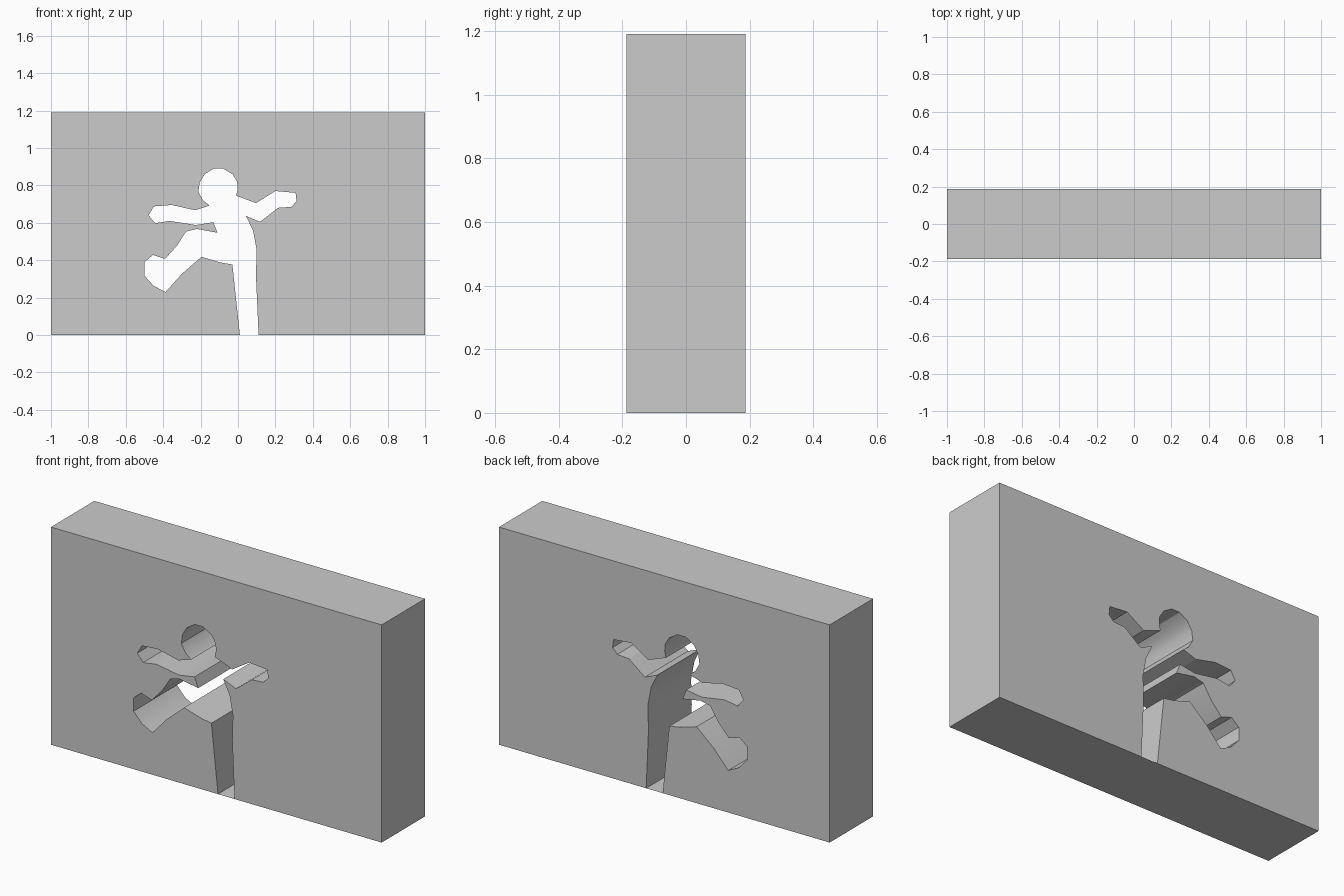
import bpy
import bmesh

if "Cube" in bpy.data.objects:
    bpy.data.objects.remove(bpy.data.objects["Cube"])

HALF_DEPTH = 0.187
TOP = 1.19

# Outline of the running-figure cutout, from the right foot round to the left side of that foot
right_leg = [(.11, 0), (.096, .32), (.10, .455), (.08, .56), (.042, .637)]
right_arm = [(.118, .605), (.214, .68), (.285, .685), (.313, .715), (.308, .76),
             (.2, .77), (.096, .705), (-.01, .745)]
head = [(-.002, .78), (-.005, .82), (-.03, .86), (-.08, .89), (-.13, .89),
        (-.178, .86), (-.205, .815), (-.212, .765), (-.187, .72), (-.152, .692)]
left_arm = [(-.23, .667), (-.353, .695), (-.45, .688), (-.478, .64), (-.443, .598),
            (-.364, .61), (-.225, .588), (-.132, .603), (-.11, .547)]
left_leg = [(-.22, .567), (-.278, .553), (-.326, .478), (-.39, .407), (-.455, .428),
            (-.5, .39), (-.5, .317), (-.45, .262), (-.387, .23), (-.3, .327),
            (-.195, .418), (-.09, .387), (-.03, .377), (.01, 0)]
cutout = right_leg + right_arm + head + left_arm + left_leg

# Wall outline: the cutout opens through the bottom edge
outline = [(-1, 0), (-1, TOP), (1, TOP), (1, 0)] + cutout
count = len(outline)

bm = bmesh.new()
front = [bm.verts.new((x, -HALF_DEPTH, z)) for x, z in outline]
back = [bm.verts.new((x, HALF_DEPTH, z)) for x, z in outline]

# Front and back faces
bm.faces.new(front)
bm.faces.new(back)

# Outer sides, thin floor pieces and the walls inside the cutout
for i in range(count):
    j = (i + 1) % count
    bm.faces.new((front[i], front[j], back[j], back[i]))
bmesh.ops.recalc_face_normals(bm, faces=bm.faces)

# Floor sheet closing the underside below the standing foot
foot = bm.faces.new((front[4], back[4], back[-1], front[-1]))
foot.normal_update()
if foot.normal.z > 0:
    foot.normal_flip()

mesh = bpy.data.meshes.new("wall_with_figure_cutout")
bm.to_mesh(mesh)
bm.free()
wall = bpy.data.objects.new("wall_with_figure_cutout", mesh)
bpy.context.collection.objects.link(wall)

# Soft shading on the rounded parts of the cutout
bpy.context.view_layer.objects.active = wall
wall.select_set(True)
bpy.ops.object.shade_smooth_by_angle(angle=0.52)
